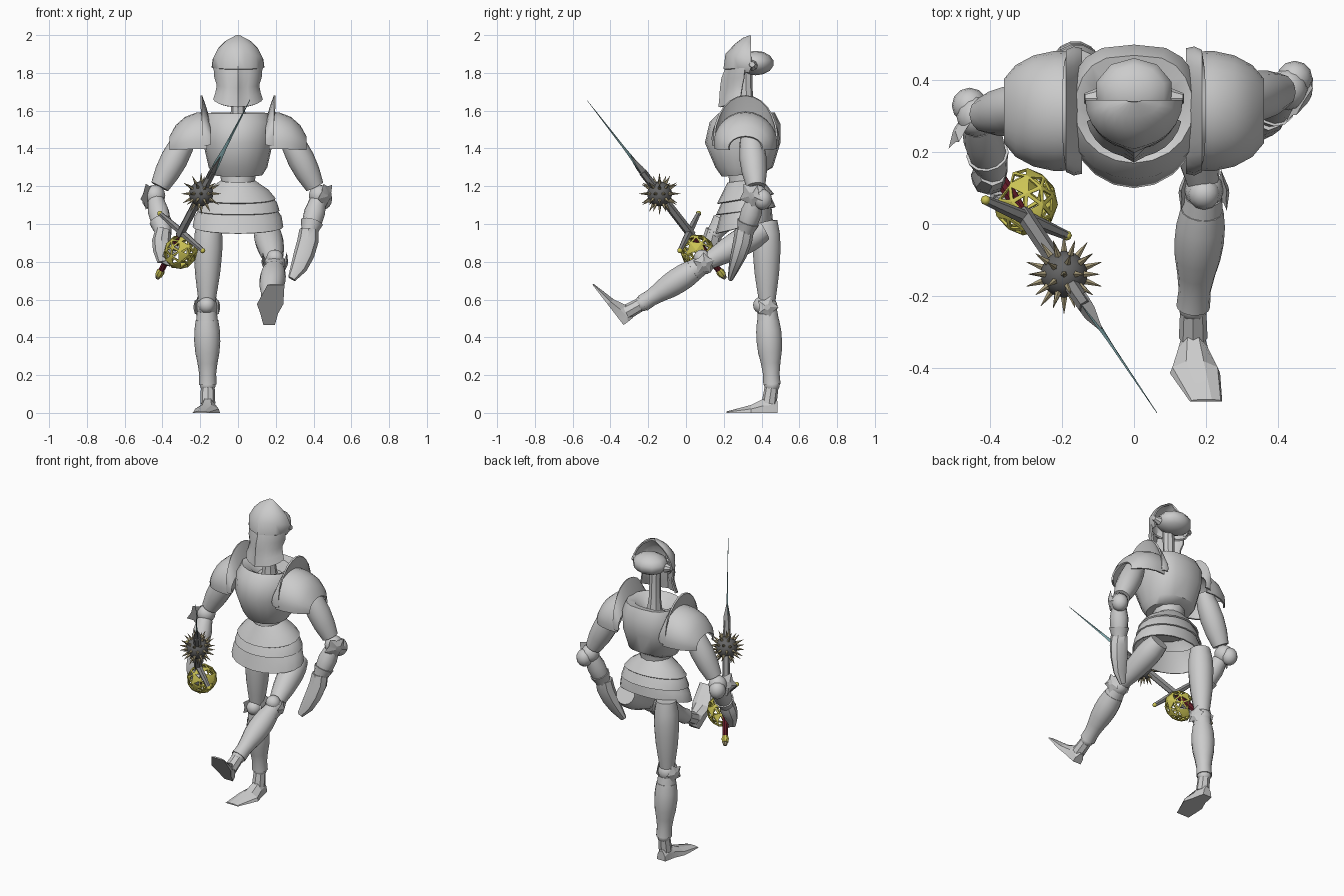
import bpy, bmesh, math
from mathutils import Vector as V, Matrix

cube = bpy.data.objects.get("Cube")
if cube:
    bpy.data.objects.remove(cube, do_unlink=True)


def material(name, r, g, b):
    m = bpy.data.materials.new(name)
    m.use_nodes = True
    m.diffuse_color = (r, g, b, 1)
    m.node_tree.nodes["Principled BSDF"].inputs["Base Color"].default_value = (r, g, b, 1)
    return m


STEEL = material("armor grey", .6, .6, .6)
IRON = material("dark iron", .13, .13, .13)
BAR = material("shaft grey", .25, .25, .25)
GOLD = material("gold", .6, .55, .09)
TAN = material("spike tan", .4, .34, .2)
RED = material("grip red", .12, .01, .02)
TEAL = material("blade teal", .2, .36, .38)


def finish(name, bm, mat, angle=40):
    bmesh.ops.recalc_face_normals(bm, faces=bm.faces)
    me = bpy.data.meshes.new(name)
    bm.to_mesh(me)
    bm.free()
    me.materials.append(mat)
    ob = bpy.data.objects.new(name, me)
    bpy.context.collection.objects.link(ob)
    bpy.ops.object.select_all(action='DESELECT')
    ob.select_set(True)
    bpy.context.view_layer.objects.active = ob
    bpy.ops.object.shade_smooth_by_angle(angle=math.radians(angle))
    return ob


def sheet(name, rows, mat=STEEL, closed=False, caps=False, thick=0, angle=40):
    """Skin a grid of point rows."""
    bm = bmesh.new()
    grid = [[bm.verts.new(p) for p in row] for row in rows]
    n = len(rows[0])
    for a, b in zip(grid, grid[1:]):
        for i in range(n if closed else n - 1):
            j = (i + 1) % n
            bm.faces.new((a[i], a[j], b[j], b[i]))
    if caps:
        bm.faces.new(grid[0])
        bm.faces.new(grid[-1])
    if thick:
        bmesh.ops.recalc_face_normals(bm, faces=bm.faces)
        bmesh.ops.solidify(bm, geom=bm.faces[:], thickness=thick)
    return finish(name, bm, mat, angle)


def arc(c, u, v, a0=0, a1=360, n=14):
    full = a1 - a0 == 360
    steps = [math.radians(a0 + (a1 - a0) * i / (n if full else n - 1)) for i in range(n)]
    return [V(c) + V(u) * math.cos(t) + V(v) * math.sin(t) for t in steps]


def tube(name, stations, mat=STEEL, n=12, ref=(1, 0, 0), angle=40):
    """Loft of ellipses: (centre, radius[, second radius])."""
    pts = [V(s[0]) for s in stations]
    rows = []
    for i, s in enumerate(stations):
        d = (pts[min(i + 1, len(pts) - 1)] - pts[max(i - 1, 0)]).normalized()
        u = (V(ref) - d * d.dot(V(ref))).normalized()
        rows.append(arc(s[0], u * s[1], d.cross(u) * s[-1], n=n))
    return sheet(name, rows, mat, True, True, angle=angle)


def limb(name, a, b, radii, **kw):
    a, b = V(a), V(b)
    return tube(name, [(a.lerp(b, i / (len(radii) - 1)), r) for i, r in enumerate(radii)], **kw)


def ball(name, c, size, mat=STEEL, seg=12):
    bm = bmesh.new()
    bmesh.ops.create_uvsphere(bm, u_segments=seg, v_segments=seg // 2 + 2, radius=1,
                              matrix=Matrix.LocRotScale(V(c), None, V(size)))
    return finish(name, bm, mat, 50)


def hoop(zf, zb, w, yf, yb, box=1, n=20):
    """Body ring with separate front and back heights; box below 1 squares the back."""
    y = (yf + yb) / 2
    ring = arc((0, y, (zf + zb) / 2), (w, 0, 0), (0, (yb - yf) / 2, (zb - zf) / 2), n=n)
    for p in ring:
        if p.y > y:
            p.x = math.copysign(w * abs(p.x / w) ** box, p.x)
    return ring


def front_arc(zf, zs, w, y, d, point=0, half=90):
    """Front half ring, drawn out to a ridge in the middle."""
    row = arc((0, y, zs), (w, 0, 0), (0, -d, zf - zs), 90 - half, 90 + half, 13)
    row[6].y -= point
    return row


# Torso, neck and waist
sheet("breastplate", [hoop(*r, box=.65) for r in (
    (1.25, 1.27, .13, .19, .41), (1.3, 1.3, .155, .155, .46), (1.43, 1.43, .185, .1, .5),
    (1.54, 1.53, .19, .125, .5), (1.585, 1.59, .165, .17, .47), (1.565, 1.58, .12, .21, .42),
    (1.52, 1.52, .07, .26, .39))], closed=True, caps=True)
limb("waist", (0, .31, 1.12), (0, .32, 1.29), (.1, .085, .1))
limb("neck", (0, .325, 1.5), (0, .315, 1.84), (.05, .036, .034, .036), n=8)

# Overlapping skirt plates, longer at the front
for i, (top, low) in enumerate((
        ((1.22, 1.24, .09, .22, .4), (1.11, 1.16, .2, .165, .465)),
        ((1.14, 1.19, .16, .2, .43), (1.05, 1.09, .22, .16, .475)),
        ((1.08, 1.12, .19, .19, .45), (.95, 1.02, .24, .155, .46)))):
    mid = [(a + b) / 2 for a, b in zip(top, low)]
    mid[2] += .015
    sheet(f"skirt_plate_{i + 1}", [hoop(*top), hoop(*mid), hoop(*low)], closed=True, thick=.008)

# Helmet: skull, raised brow and pointed visor
ball("skull", (0, .368, 1.852), (.112, .097, .065), seg=10)
sheet("brow", [front_arc(*r) for r in (
    (1.815, 1.8, .118, .335, .105), (1.82, 1.83, .135, .345, .135, .012), (1.9, 1.87, .136, .345, .13, .006),
    (1.955, 1.92, .11, .345, .085), (1.985, 1.955, .075, .345, .045),
    (2, 1.99, .02, .345, .005))], thick=.01)
sheet("visor", [front_arc(*r, half=80) for r in (
    (1.82, 1.83, .122, .33, .1, .012), (1.77, 1.78, .118, .33, .112, .018),
    (1.72, 1.74, .104, .32, .105, .022), (1.67, 1.7, .112, .315, .11, .016),
    (1.618, 1.665, .125, .31, .115, .012))], thick=.01, angle=30)
for s in (-1, 1):
    limb("visor_hinge", (s * .1, .35, 1.84), (s * .138, .35, 1.845), (.03, .015), n=8)

# Shoulder plates with standing flanges
for s, side in ((-1, "right"), (1, "left")):
    def saddle(x, z, d, h, y=.315):
        return arc((s * x, y, z), (0, d, 0), (0, 0, h), -12, 192, 15)
    sheet(f"{side}_shoulder", [saddle(*r) for r in (
        (.165, 1.43, .165, .165), (.22, 1.43, .168, .16), (.28, 1.425, .155, .142),
        (.33, 1.415, .128, .108), (.362, 1.405, .09, .06))], thick=.01)
    sheet(f"{side}_flange", [saddle(.145, 1.44, .175, .1), saddle(.168, 1.45, .18, .17),
                             saddle(.19, 1.46, .17, .222)], thick=.01)


def wing(name, c, u, v, out):
    """Fan-shaped guard with a pointed rim on a joint."""
    rim = arc(c, u, v, n=10)
    rim = [V(c) + (p - V(c)) * (1.2 if i % 2 else .8) for i, p in enumerate(rim)]
    sheet(name, [rim, arc(V(c) + V(out), V(u) * .3, V(v) * .3, n=10)], closed=True, caps=True, angle=20)


# Arms: shoulder, elbow, wrist
for side, s, sh, el, wr in (("right", -1, (-.26, .33, 1.49), (-.44, .3, 1.15), (-.395, .15, .95)),
                            ("left", 1, (.26, .34, 1.49), (.43, .375, 1.15), (.375, .31, .95))):
    elbow = V(el)
    limb(f"{side}_upper_arm", sh, elbow.lerp(V(sh), .14), (.05, .066, .072, .066, .05))
    ball(f"{side}_elbow", elbow, (.055, .058, .058))
    ball(f"{side}_elbow_cup", elbow + V((s * .018, .03, -.02)), (.05, .05, .055))
    wing(f"{side}_elbow_wing", elbow + V((s * .035, -.03, 0)), (.035, .05, .015), (0, -.02, .06), (s * .02, 0, 0))
    limb(f"{side}_forearm", elbow.lerp(V(wr), .15), wr, (.045, .056, .052, .04))
    limb(f"{side}_cuff", V(wr) + (elbow - V(wr)) * .3, V(wr) + (V(wr) - elbow) * .06, (.06, .048, .04))
tube("left_hand", [((.375, .31, .97), .05, .05), ((.37, .3, .91), .056, .05),
                   ((.35, .28, .84), .055, .043), ((.322, .255, .77), .045, .03),
                   ((.285, .235, .71), .022, .015)], n=8)
tube("right_hand", [((-.395, .15, .97), .042, .045), ((-.405, .135, .91), .05, .05),
                    ((-.405, .115, .86), .045, .035), ((-.395, .1, .8), .032, .018)], n=8)
for i in range(4):
    c = V((-.385 + .014 * i, .105 - .021 * i, .8 + .026 * i))
    limb(f"right_finger_{i + 1}", c + V((-.025, .0, .015)), c + V((.03, .01, -.015)), (.014, .018, .012), n=6)

# Legs: hip, knee, ankle, foot forward and up directions
for side, s, hip, kn, an, fwd, up in (
        ("right", -1, (-.155, .425, 1.02), (-.165, .43, .56), (-.16, .455, .15), (0, -1, 0), (0, 0, 1)),
        ("left", 1, (.15, .41, .97), (.195, .095, .79), (.165, -.23, .58), (0, -.61, .79), (0, .79, .61))):
    h, k, a = V(hip), V(kn), V(an)
    limb(f"{side}_thigh", h, k.lerp(h, .07), (.06, .073, .076, .072, .066, .056, .045), n=14)
    ball(f"{side}_knee", k, (.055, .055, .058))
    ball(f"{side}_knee_cap", k + V(fwd) * .03 + V(up) * .01, (.045, .045, .045))
    for e in (-1, 1):
        wing(f"{side}_knee_wing", k + V((e * .052, 0, 0)), V(fwd) * .05 + V((e * .012, 0, 0)),
             V(up) * .05, (e * .015, 0, 0))
    limb(f"{side}_knee_band", k.lerp(a, .06), k.lerp(a, .18), (.052, .058))
    limb(f"{side}_greave", k.lerp(a, .17), a, (.06, .068, .069, .064, .053, .045, .047), n=14)
    ball(f"{side}_ankle", a, (.042, .042, .042))
    # Pointed shoe: distance, half width, height, outward shift
    f, upv = V(fwd), V(up)
    heel = a - upv * .15 - f * .03
    limb(f"{side}_shoe_neck", a, heel + f * .045 + upv * .05, (.036, .04), n=8)
    rows = []
    for d, w, t, o in ((0, .03, .06, 0), (.025, .036, .085, 0), (.075, .046, .075, 0),
                       (.14, .07, .042, .005), (.27, .045, .008, .036)):
        m = heel + f * d + V((s * o, 0, 0))
        rows.append([m + V((w * x, 0, 0)) + upv * t * z for x, z in
                     ((-1, 0), (-.9, .5), (-.35, 1), (.35, 1), (.9, .5), (1, 0))])
    sheet(f"{side}_shoe", rows, closed=True, caps=True, angle=15)

# Weapon axis through the spiked head
head = V((-.195, -.14, 1.16))
axis = V((.38, -.567, .731)).normalized()
cross = V((-.23, .1, .2)).normalized()
across = axis.cross(cross)


def on(t):
    return head + axis * t


def rod(name, t0, t1, radii, mat, n=6, **kw):
    return limb(name, on(t0), on(t1), radii, mat=mat, n=n, ref=cross, **kw)


rod("grip", -.56, -.29, (.016, .019, .019, .015), RED, 8)
rod("pommel", -.59, -.545, (.02, .023, .014), GOLD, 8)
rod("pommel_cap", -.612, -.588, (.01, .018), TAN, 8)
rod("shaft", -.3, .16, (.024, .023, .021), BAR, 6, angle=20)
tube("spear_point", [(on(.12), .02, .024), (on(.19), .013, .022), (on(.27), .003, .005)],
     BAR, 4, ref=cross, angle=20)
tube("blade", [(on(.08), .018, .003), (on(.22), .017, .003), (on(.34), .009, .003), (on(.68), .0015, .001)],
     TEAL, 4, ref=cross, angle=20)
guard = on(-.277)
limb("crossbar", guard - cross * .155, guard + cross * .155, (.013, .017, .02, .017, .013),
     mat=BAR, n=6, ref=axis, angle=20)
for e in (-1, 1):
    ball("crossbar_knob", guard + cross * e * .158, (.014,) * 3, GOLD, 8)

# Spiked head
ball("mace_ball", head, (.066,) * 3, IRON, 14)
bm = bmesh.new()
seed = bmesh.new()
bmesh.ops.create_icosphere(seed, subdivisions=2, radius=1)
for vert in seed.verts:
    d = vert.co.normalized()
    bmesh.ops.create_cone(bm, segments=5, radius1=.01, radius2=.0008, depth=.05, cap_ends=True,
                          matrix=Matrix.LocRotScale(head + d * .085, d.to_track_quat('Z', 'Y'), None))
seed.free()
finish("mace_spikes", bm, TAN, 30)

# Pierced basket around the grip: broad bands, with some facets left solid
frame = Matrix((cross, across, axis)).transposed()
bm = bmesh.new()
bmesh.ops.create_icosphere(bm, subdivisions=2, radius=1, matrix=Matrix.LocRotScale(
    V((-.303, .062, .853)), frame.to_quaternion(), V((.088, .092, .1))))
bmesh.ops.delete(bm, geom=[v for v in bm.verts if (v.co - V((-.41, .15, .85))).length < .075], context='VERTS')
holes = [f for i, f in enumerate(bm.faces) if i % 4]
bmesh.ops.inset_individual(bm, faces=holes, thickness=.0105)
bmesh.ops.delete(bm, geom=holes, context='FACES')
bmesh.ops.solidify(bm, geom=bm.faces[:], thickness=.007)
finish("basket_guard", bm, GOLD, 20)
